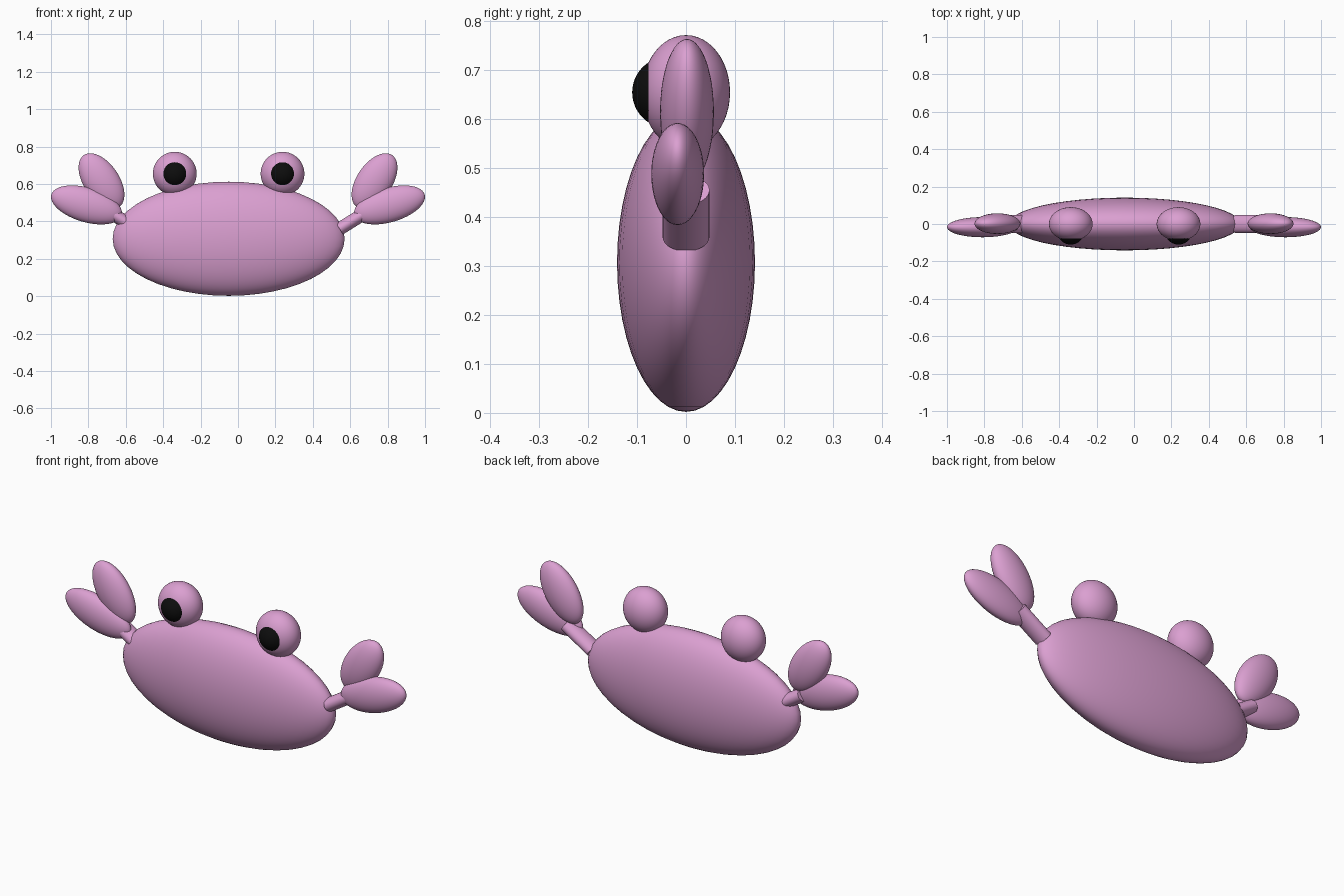
import bpy
from math import radians, cos, sin

cube = bpy.data.objects.get("Cube")
if cube:
    bpy.data.objects.remove(cube, do_unlink=True)


def make_material(name, rgb):
    mat = bpy.data.materials.new(name)
    mat.use_nodes = True
    color = (*rgb, 1)
    mat.diffuse_color = color
    mat.node_tree.nodes["Principled BSDF"].inputs["Base Color"].default_value = color
    return mat


pink = make_material("shell_pink", (0.71, 0.35, 0.64))
black = make_material("pupil_black", (0.004, 0.004, 0.004))


def finish(name, mat):
    obj = bpy.context.object
    obj.name = name
    obj.data.materials.append(mat)
    bpy.ops.object.shade_smooth_by_angle(angle=radians(40))
    return obj


def ellipsoid(name, center, radii, mat, tilt=0):
    """Stretched sphere; tilt lifts its +x end towards +z."""
    bpy.ops.mesh.primitive_uv_sphere_add(segments=48, ring_count=24, location=center,
                                         rotation=(0, -radians(tilt), 0))
    bpy.context.object.scale = radii
    return finish(name, mat)


def arm(name, side):
    """Flattened cylinder running up and outwards from the body."""
    angle, length = radians(32), 0.18
    mid_x = 0.543 + cos(angle) * length / 2
    mid_z = 0.36 + sin(angle) * length / 2
    bpy.ops.mesh.primitive_cylinder_add(vertices=32, radius=1, depth=length,
                                        location=(side * mid_x, 0, mid_z),
                                        rotation=(0, side * (radians(90) - angle), 0))
    bpy.context.object.scale = (0.035, 0.048, 1)
    return finish(name, pink)


# Flat oval body, slightly off centre
body_x = -0.05
ellipsoid("body", (body_x, 0, 0.307), (0.62, 0.141, 0.305), pink)

for side, label in ((1, "left"), (-1, "right")):
    # Eye and bulging pupil
    eye_x = body_x + side * 0.288
    ellipsoid(label + "_eye", (eye_x, 0, 0.655), (0.117, 0.09, 0.117), pink)
    ellipsoid(label + "_pupil", (eye_x, -0.037, 0.655), (0.073, 0.073, 0.073), black)

    # Arm with a two-lobed claw
    arm(label + "_arm", side)
    ellipsoid(label + "_upper_claw", (side * 0.73, 0.002, 0.615),
              (0.168, 0.055, 0.095), pink, side * 56)
    ellipsoid(label + "_lower_claw", (side * 0.81, -0.017, 0.488),
              (0.196, 0.054, 0.092), pink, side * 16.5)
